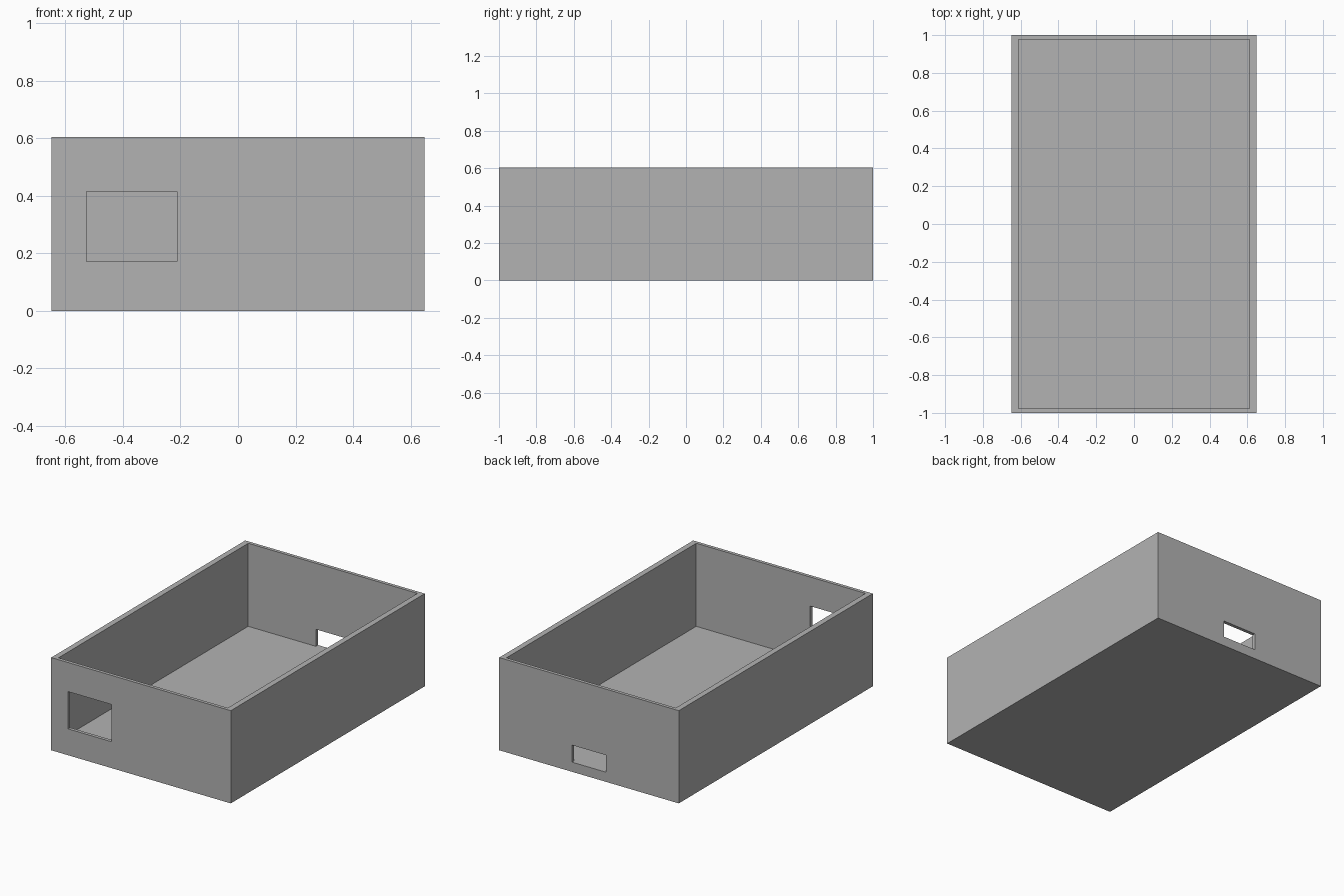
import bpy

cube = bpy.data.objects.get("Cube")
if cube:
    bpy.data.objects.remove(cube, do_unlink=True)

# Overall proportions
HALF_X, HALF_Y, HEIGHT = 0.648, 1.0, 0.605
SIDE, END, FLOOR = 0.037, 0.022, 0.063

grey = bpy.data.materials.new("plain_grey")
grey.use_nodes = True
colour = (0.45, 0.45, 0.45, 1)
grey.diffuse_color = colour
grey.node_tree.nodes["Principled BSDF"].inputs["Base Color"].default_value = colour


def box(name, low, high):
    """Add a box spanning two opposite corners."""
    bpy.ops.mesh.primitive_cube_add(size=1)
    obj = bpy.context.object
    obj.name = obj.data.name = name
    for v in obj.data.vertices:
        v.co = [high[i] if v.co[i] > 0 else low[i] for i in range(3)]
    obj.data.materials.append(grey)
    return obj


def cut(target, low, high):
    """Subtract a box from the target."""
    cutter = box("cutter", low, high)
    cutter.hide_render = True
    mod = target.modifiers.new("cut", 'BOOLEAN')
    mod.operation, mod.solver, mod.object = 'DIFFERENCE', 'EXACT', cutter
    bpy.context.view_layer.objects.active = target
    bpy.ops.object.modifier_apply(modifier=mod.name)
    bpy.data.objects.remove(cutter, do_unlink=True)


# Open tray with thin walls
tray = box("open_box", (-HALF_X, -HALF_Y, 0), (HALF_X, HALF_Y, HEIGHT))
cut(tray, (SIDE - HALF_X, END - HALF_Y, FLOOR),
    (HALF_X - SIDE, HALF_Y - END, HEIGHT + 0.2))

# Large window in the front wall
cut(tray, (-0.527, -1.1, 0.172), (-0.212, -0.9, 0.415))

# Small slot in the back wall, level with the floor
cut(tray, (-0.123, 0.9, FLOOR), (0.123, 1.1, 0.174))
